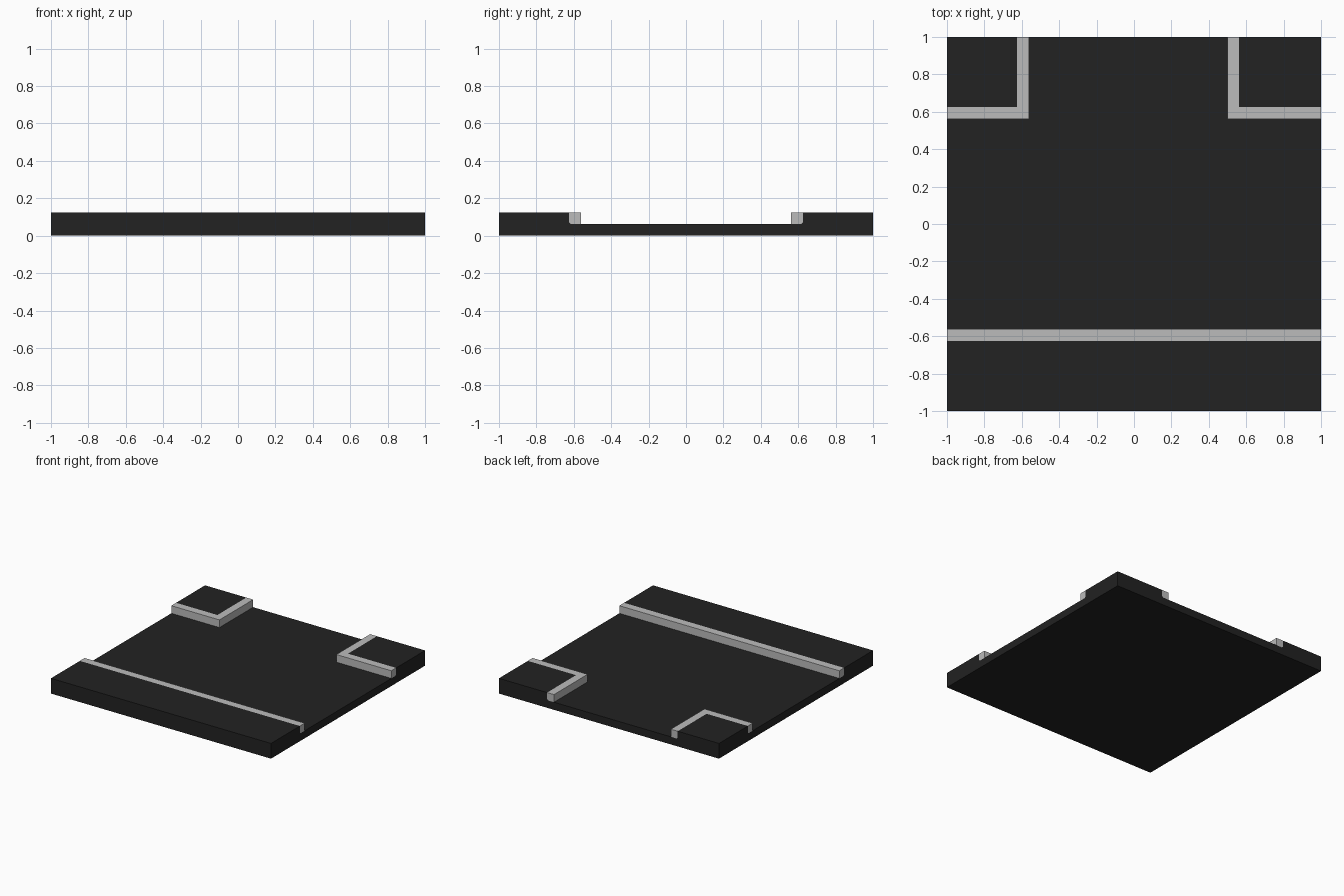
import bpy
import bmesh

if "Cube" in bpy.data.objects:
    bpy.data.objects.remove(bpy.data.objects["Cube"])

ROAD, TOP, W, CH = 0.0625, 0.125, 0.0625, 0.01  # heights, kerb width, chamfer


def material(name, rgb):
    m = bpy.data.materials.new(name)
    m.use_nodes = True
    col = (*rgb, 1)
    m.diffuse_color = col
    bsdf = next(n for n in m.node_tree.nodes if n.type == 'BSDF_PRINCIPLED')
    bsdf.inputs["Base Color"].default_value = col
    bsdf.inputs["Roughness"].default_value = 0.9
    return m


asphalt = material("dark asphalt", (0.016, 0.016, 0.016))
stone = material("light grey kerb stone", (0.50, 0.50, 0.50))


def finish(name, bm, mat):
    bmesh.ops.remove_doubles(bm, verts=bm.verts, dist=1e-5)
    bmesh.ops.recalc_face_normals(bm, faces=bm.faces)
    me = bpy.data.meshes.new(name)
    bm.to_mesh(me)
    bm.free()
    me.materials.append(mat)
    bpy.context.collection.objects.link(bpy.data.objects.new(name, me))


def sweep(name, profile, stations, mat):
    """Sweep (offset, height) points along stations of (edge point, road direction, outer point).
    An offset of None stands for the outer point."""
    bm = bmesh.new()
    rings = []
    for (px, py), (dx, dy), (ox, oy) in stations:
        rings.append([bm.verts.new((ox, oy, z) if u is None else (px + u * dx, py + u * dy, z))
                      for u, z in profile])
    n = len(profile)
    for a, b in zip(rings, rings[1:]):
        for i in range(n):
            j = (i + 1) % n
            bm.faces.new((a[i], a[j], b[j], b[i]))
    bm.faces.new(rings[0])
    bm.faces.new(rings[-1])
    finish(name, bm, mat)


# Kerb section with a chamfered lower edge, and the pavement section that meets it
kerb = [(0, TOP), (W, TOP), (W, ROAD), (CH, ROAD), (0, ROAD + CH)]
pavement = [(None, TOP), (0, TOP), (0, ROAD + CH), (CH, ROAD), (None, ROAD)]


def raised_area(name, stations):
    sweep(name + "_pavement", pavement, stations, asphalt)
    sweep(name + "_kerb", kerb, stations, stone)


# Road slab
bm = bmesh.new()
bmesh.ops.create_cube(bm, size=1)
for v in bm.verts:
    v.co = (v.co.x * 2, v.co.y * 2, (v.co.z + 0.5) * ROAD)
finish("road_slab", bm, asphalt)

# Straight pavement along the front
raised_area("front", [((x, -0.625), (0, 1), (x, -1)) for x in (-1, 1)])

# Two back corner pavements with L-shaped kerbs
for name, s, edge in (("back_right", -1, 0.625), ("back_left", 1, 0.5625)):
    outer = (s, 1)
    raised_area(name, [((s, 0.625), (0, -1), outer),
                       ((s * edge, 0.625), (-s, -1), outer),
                       ((s * edge, 1), (-s, 0), outer)])
